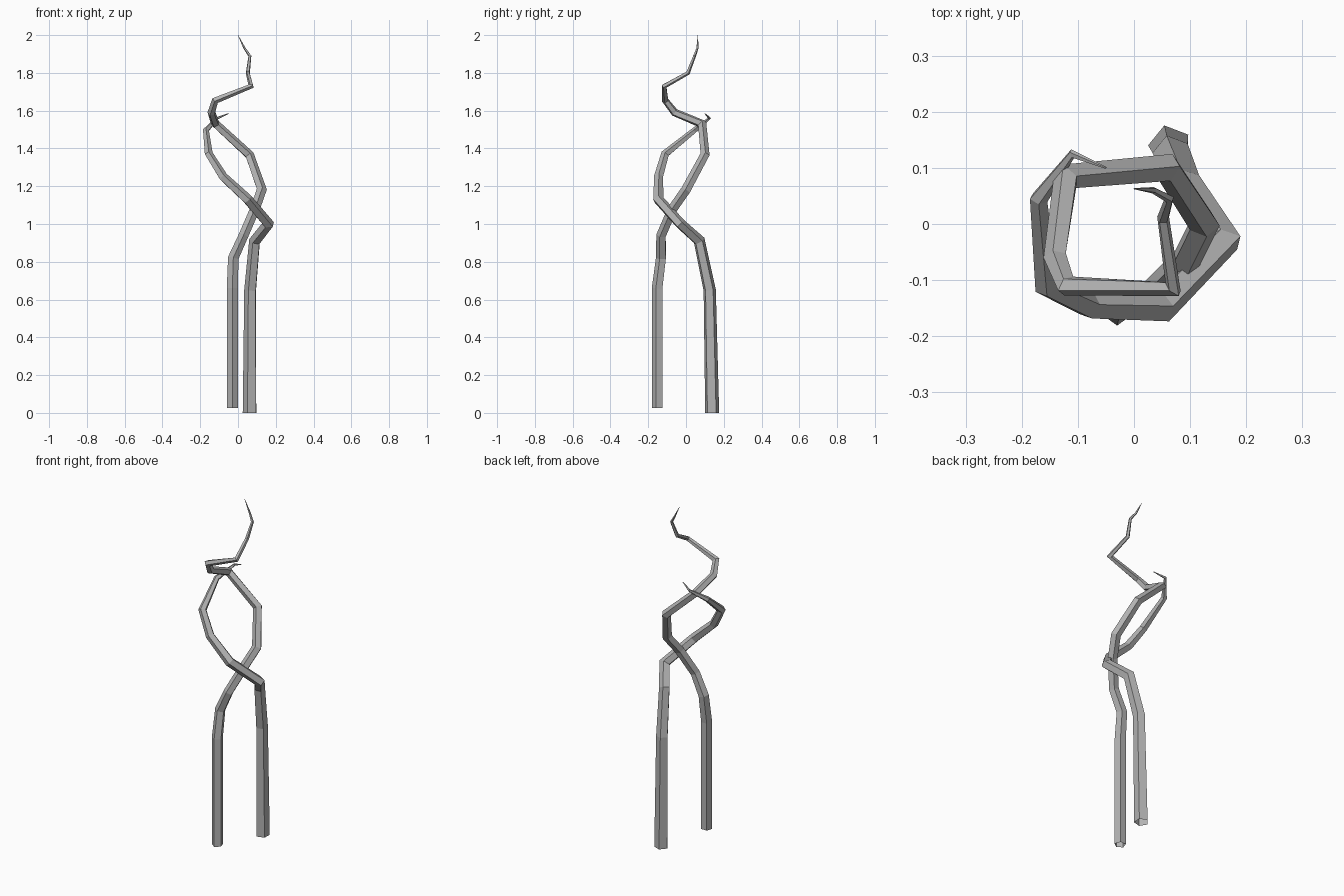
import bpy, bmesh, math
from mathutils import Vector

cube = bpy.data.objects.get("Cube")
if cube:
    bpy.data.objects.remove(cube)

grey = bpy.data.materials.new("stem grey")
grey.use_nodes = True
grey.diffuse_color = (0.45, 0.45, 0.45, 1)
grey.node_tree.nodes["Principled BSDF"].inputs["Base Color"].default_value = grey.diffuse_color

SIDES = 5


def vine(name, path, start_angle):
    """Open five-sided tapering tube through (x, y, z, radius) points, mitred at bends."""
    points = [Vector(p[:3]) for p in path]
    dirs = [(b - a).normalized() for a, b in zip(points, points[1:])]
    dirs = [dirs[0]] + dirs + [dirs[-1]]
    bm = bmesh.new()
    tangent = Vector((0, 0, 1))
    spokes = []
    for k in range(SIDES):
        a = start_angle + k * math.tau / SIDES
        spokes.append(Vector((math.cos(a), math.sin(a), 0)))
    previous = None
    for i, p in enumerate(points):
        before, after = dirs[i], dirs[i + 1]
        new_tangent = (before + after).normalized()
        turn = tangent.rotation_difference(new_tangent)
        spokes = [turn @ s for s in spokes]
        tangent = new_tangent
        # stretch the ring across the bend so the tube keeps its thickness
        bend = (after - before).normalized()
        stretch = 1 / max(tangent.dot(after), 0.7) - 1
        ring = [bm.verts.new(p + path[i][3] * (s + bend * s.dot(bend) * stretch))
                for s in spokes]
        if previous:
            for k in range(SIDES):
                n = (k + 1) % SIDES
                bm.faces.new((previous[k], previous[n], ring[n], ring[k]))
        previous = ring
    bm.faces.new(previous)
    mesh = bpy.data.meshes.new(name)
    bm.to_mesh(mesh)
    bm.free()
    mesh.materials.append(grey)
    obj = bpy.data.objects.new(name, mesh)
    bpy.context.collection.objects.link(obj)
    return obj


# Taller stem, rooted at the front
vine("tall_stem", [
    (-0.03, -0.15, 0.025, 0.031), (-0.03, -0.15, 0.66, 0.031),
    (-0.025, -0.13, 0.82, 0.029), (0.03, -0.13, 0.94, 0.027),
    (0.09, -0.07, 1.08, 0.027), (0.125, 0, 1.18, 0.027),
    (0.06, 0.1, 1.365, 0.025), (-0.12, 0.085, 1.53, 0.023),
    (-0.14, -0.06, 1.59, 0.021), (-0.12, -0.11, 1.655, 0.018),
    (0.07, -0.115, 1.73, 0.013), (0.052, 0.01, 1.8, 0.011),
    (0.063, 0.045, 1.89, 0.008), (0.035, 0.06, 1.93, 0.006),
    (0, 0.063, 2, 0.001)], math.radians(-90))

# Shorter, thicker stem, rooted at the back
vine("short_stem", [
    (0.064, 0.138, 0, 0.039), (0.067, 0.125, 0.65, 0.034),
    (0.09, 0.07, 0.91, 0.031), (0.16, -0.03, 1.0, 0.029),
    (0.05, -0.147, 1.13, 0.028), (-0.08, -0.145, 1.25, 0.025),
    (-0.155, -0.11, 1.37, 0.022), (-0.17, 0.045, 1.495, 0.016),
    (-0.11, 0.125, 1.56, 0.007), (-0.05, 0.1, 1.585, 0.002)], math.radians(105))
